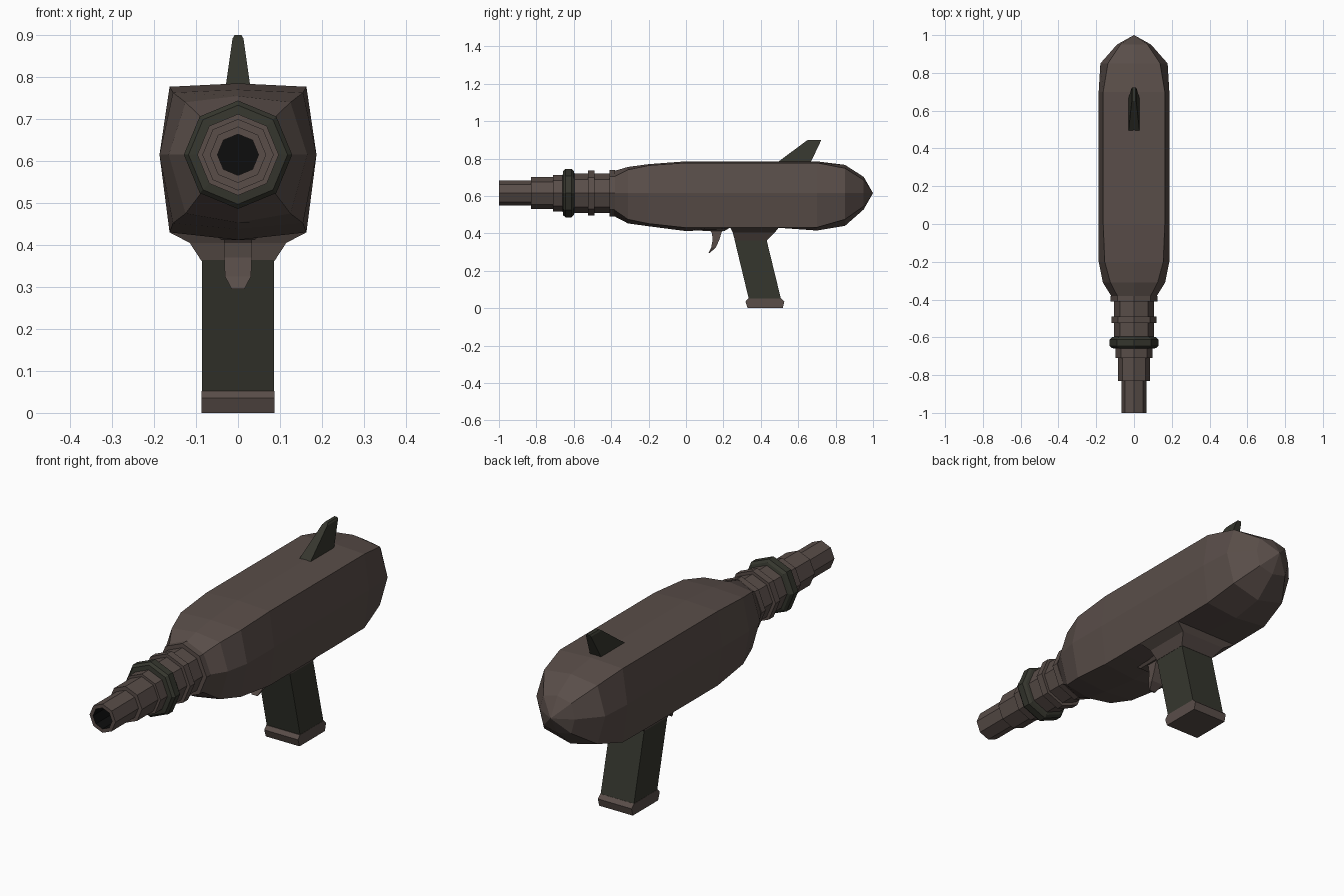
import bpy, bmesh, math

AXIS_Z = 0.615


def material(name, rgb):
    m = bpy.data.materials.new(name)
    m.diffuse_color = (*rgb, 1)
    return m


BROWN = material("warm_brown", (0.100, 0.075, 0.066))
GREEN = material("dark_olive", (0.036, 0.037, 0.027))
BLACK = material("bore_black", (0.004, 0.004, 0.004))


def loft(name, rings, mats, cap_start=True, cap_end=True, rule=None):
    """Skin equal-length rings of points; rule(segment) gives the material slot."""
    bm = bmesh.new()
    vs = [[bm.verts.new(p) for p in r] for r in rings]
    n = len(rings[0])
    for s, (a, b) in enumerate(zip(vs, vs[1:])):
        for i in range(n):
            j = (i + 1) % n
            f = bm.faces.new((a[i], a[j], b[j], b[i]))
            f.material_index = rule(s) if rule else 0
    if cap_start:
        bm.faces.new(vs[0][::-1])
    if cap_end:
        f = bm.faces.new(vs[-1])
        f.material_index = rule(len(rings) - 2) if rule else 0
    bmesh.ops.remove_doubles(bm, verts=bm.verts, dist=1e-5)
    bmesh.ops.recalc_face_normals(bm, faces=bm.faces)
    me = bpy.data.meshes.new(name)
    bm.to_mesh(me)
    bm.free()
    for m in mats:
        me.materials.append(m)
    ob = bpy.data.objects.new(name, me)
    bpy.context.collection.objects.link(ob)
    return ob


def octagon(y, r):
    return [(r * math.cos(k * math.pi / 4), y, AXIS_Z + r * math.sin(k * math.pi / 4))
            for k in range(8)]


def body_ring(y, w, cx, top, ctop, cbot, bot):
    return [(w, y, AXIS_Z), (cx, y, ctop), (0, y, top), (-cx, y, ctop),
            (-w, y, AXIS_Z), (-cx, y, cbot), (0, y, bot), (cx, y, cbot)]


def rect(z, y0, y1, w):
    return [(-w, y0, z), (w, y0, z), (w, y1, z), (-w, y1, z)]


# Body shell: y, side half width, corner x, top, corner top, corner bottom, bottom
stations = [
    (-0.39, 0.115, 0.083, 0.732, 0.700, 0.530, 0.495),
    (-0.31, 0.165, 0.125, 0.755, 0.740, 0.475, 0.453),
    (-0.20, 0.187, 0.155, 0.770, 0.763, 0.452, 0.438),
    (0.00, 0.187, 0.163, 0.785, 0.777, 0.430, 0.412),
    (0.12, 0.187, 0.163, 0.785, 0.777, 0.430, 0.418),
    (0.25, 0.187, 0.163, 0.785, 0.777, 0.430, 0.430),
    (0.49, 0.187, 0.163, 0.785, 0.777, 0.430, 0.430),
    (0.70, 0.187, 0.163, 0.785, 0.777, 0.432, 0.415),
    (0.85, 0.178, 0.138, 0.766, 0.748, 0.475, 0.440),
    (0.95, 0.090, 0.072, 0.702, 0.685, 0.545, 0.528),
]
rings = [body_ring(*s) for s in stations] + [[(0, 1.0, AXIS_Z)] * 8]
# the tip collapses to one point, so skin it as a tiny ring merged afterwards
rings[-1] = [(x * 1e-4, 1.0, AXIS_Z + (z - AXIS_Z) * 1e-4) for x, y, z in rings[-2]]
loft("body_shell", rings, [BROWN])

# Stepped barrel with a hollow bore
profile = [(-0.38, 0.125), (-0.41, 0.125), (-0.41, 0.105), (-0.49, 0.105),
           (-0.49, 0.120), (-0.525, 0.120), (-0.525, 0.105), (-0.60, 0.105),
           (-0.60, 0.097), (-0.71, 0.097), (-0.71, 0.085), (-0.83, 0.085),
           (-0.83, 0.067), (-1.0, 0.067), (-1.0, 0.049), (-0.86, 0.049)]
last = len(profile) - 2
loft("barrel", [octagon(y, r) for y, r in profile], [BROWN, BLACK],
     rule=lambda s: 1 if s == last else 0)

# Dark band round the barrel, with chamfered edges
loft("barrel_band", [octagon(y, r) for y, r in
                     [(-0.66, 0.09), (-0.657, 0.118), (-0.645, 0.129),
                      (-0.612, 0.129), (-0.60, 0.118), (-0.595, 0.10)]], [GREEN])

# Rear sight fin
loft("sight_fin", [rect(0.77, 0.475, 0.662, 0.030), rect(0.78, 0.49, 0.667, 0.029),
                   rect(0.892, 0.640, 0.720, 0.013), rect(0.90, 0.652, 0.723, 0.008)],
     [GREEN])

# Grip collar, handle and base plate
loft("grip_collar", [rect(0.445, 0.235, 0.51, 0.163), rect(0.43, 0.237, 0.495, 0.163),
                     rect(0.405, 0.250, 0.475, 0.115), rect(0.362, 0.261, 0.432, 0.087)],
     [BROWN])
loft("grip_handle", [rect(0.364, 0.260, 0.431, 0.086), rect(0.04, 0.338, 0.510, 0.086)],
     [GREEN])
loft("grip_base", [rect(0.052, 0.333, 0.508, 0.087), rect(0.035, 0.318, 0.526, 0.087),
                   rect(0.0, 0.330, 0.517, 0.087)], [BROWN])

# Curved trigger: z, front y, back y, half width
loft("trigger", [rect(*t) for t in [(0.43, 0.115, 0.215, 0.033), (0.405, 0.137, 0.190, 0.033),
                                    (0.37, 0.143, 0.180, 0.033), (0.325, 0.135, 0.160, 0.031),
                                    (0.295, 0.121, 0.127, 0.015)]], [BROWN])

# Shallow mount joining trigger to body
loft("trigger_mount", [rect(0.44, 0.06, 0.25, 0.07), rect(0.412, 0.09, 0.205, 0.04)], [BROWN])
